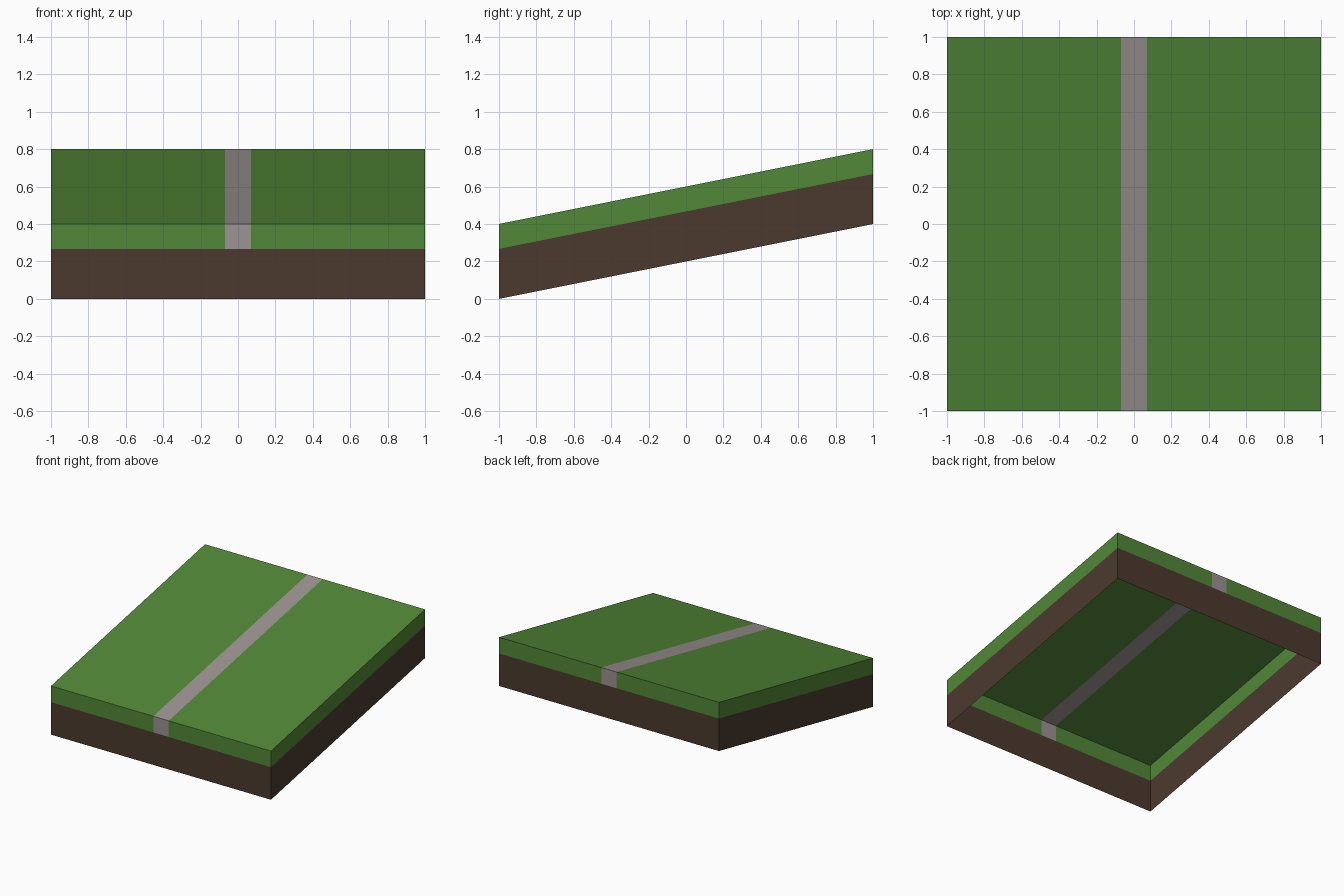
import bpy, bmesh
from mathutils import Vector

if "Cube" in bpy.data.objects:
    bpy.data.objects.remove(bpy.data.objects["Cube"])

HEIGHT, TURF_Z, PATH_HALF, SLOPE = 0.4, 0.267, 0.07, 0.2


def srgb(r, g, b):
    lin = [((c / 255 + 0.055) / 1.055) ** 2.4 for c in (r, g, b)]
    return (*lin, 1.0)


def material(name, colour):
    m = bpy.data.materials.new(name)
    m.diffuse_color = colour
    m.use_nodes = True
    m.node_tree.nodes["Principled BSDF"].inputs["Base Color"].default_value = m.diffuse_color
    return m


def shell_part(name, mat, keep):
    """Open-bottomed sloping block, cut at the colour borders; keeps one part's faces."""
    bm = bmesh.new()
    bmesh.ops.create_cube(bm, size=2)
    for v in bm.verts:
        v.co.z = (v.co.z + 1) / 2 * HEIGHT
    # open underside
    bottom = [f for f in bm.faces if f.normal.z < -0.5 or f.calc_center_median().z < 0.001]
    bmesh.ops.delete(bm, geom=bottom, context='FACES')
    # turf line and path edges
    for co, no in (((0, 0, TURF_Z), (0, 0, 1)), ((PATH_HALF, 0, 0), (1, 0, 0)),
                   ((-PATH_HALF, 0, 0), (1, 0, 0))):
        bmesh.ops.bisect_plane(bm, geom=bm.verts[:] + bm.edges[:] + bm.faces[:],
                               plane_co=Vector(co), plane_no=Vector(no))
    drop = [f for f in bm.faces if not keep(f.calc_center_median())]
    bmesh.ops.delete(bm, geom=drop, context='FACES')
    # shear upwards towards the back
    for v in bm.verts:
        v.co.z += SLOPE * (v.co.y + 1)
    bm.normal_update()
    me = bpy.data.meshes.new(name)
    bm.to_mesh(me)
    bm.free()
    me.materials.append(mat)
    bpy.context.collection.objects.link(bpy.data.objects.new(name, me))


# soil band, grass on both sides, path strip down the middle
shell_part("soil", material("brown soil", srgb(76, 58, 46)), lambda c: c.z < TURF_Z)
shell_part("grass", material("green grass", srgb(81, 136, 55)),
           lambda c: c.z > TURF_Z and abs(c.x) > PATH_HALF)
shell_part("path", material("grey path", srgb(155, 147, 145)),
           lambda c: c.z > TURF_Z and abs(c.x) < PATH_HALF)
